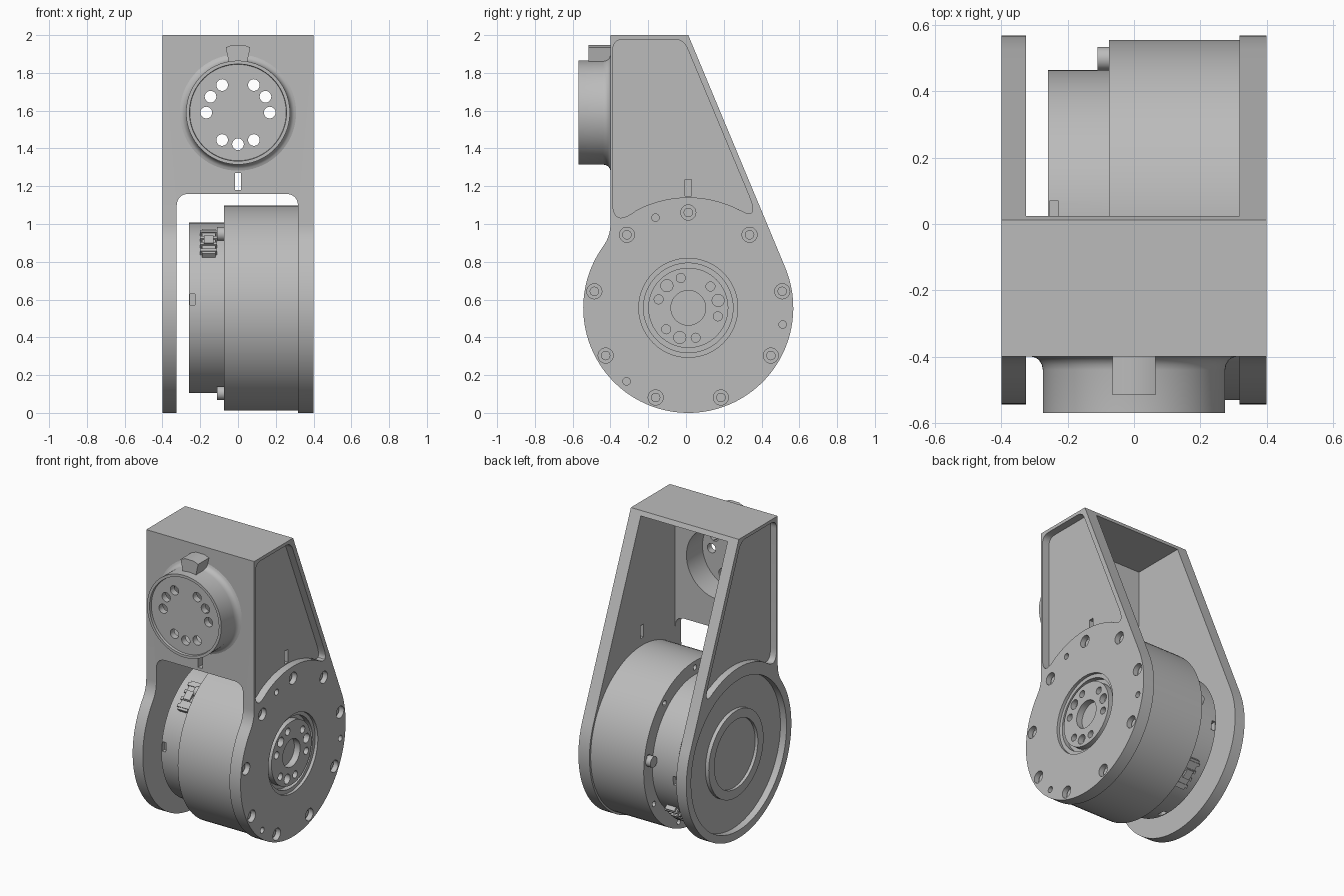
import bpy, bmesh, math
from mathutils import Vector, Matrix

if "Cube" in bpy.data.objects:
    bpy.data.objects.remove(bpy.data.objects["Cube"])

CY, CZ, R = 0.012, 0.556, 0.556      # axis of the drive and plate radius
grey = bpy.data.materials.new("light_grey")
grey.diffuse_color = (0.5, 0.5, 0.5, 1)
grey.use_nodes = True
grey.node_tree.nodes["Principled BSDF"].inputs["Base Color"].default_value = grey.diffuse_color


def finish(name, bm):
    bmesh.ops.recalc_face_normals(bm, faces=bm.faces)
    me = bpy.data.meshes.new(name)
    bm.to_mesh(me)
    bm.free()
    ob = bpy.data.objects.new(name, me)
    bpy.context.collection.objects.link(ob)
    me.materials.append(grey)
    return ob


def prism(name, pts, axis, a, b):
    """Extrude a 2D outline along x (points y,z) or y (points x,z)."""
    bm = bmesh.new()
    to3 = (lambda p, t: (t, p[0], p[1])) if axis == 'x' else (lambda p, t: (p[0], t, p[1]))
    lo = [bm.verts.new(to3(p, a)) for p in pts]
    hi = [bm.verts.new(to3(p, b)) for p in pts]
    bm.faces.new(lo)
    bm.faces.new(hi)
    for i in range(len(pts)):
        j = (i + 1) % len(pts)
        bm.faces.new((lo[i], lo[j], hi[j], hi[i]))
    return finish(name, bm)


def arc(cx, cy, r, a0, a1, n):
    return [(cx + r * math.cos(math.radians(a0 + (a1 - a0) * i / n)),
             cy + r * math.sin(math.radians(a0 + (a1 - a0) * i / n))) for i in range(n + 1)]


def cyl(name, c, r, axis, a, b, n=32):
    return prism(name, arc(c[0], c[1], r, 0, 360, n)[:-1], axis, a, b)


def box(name, x0, x1, y0, y1, z0, z1):
    return prism(name, [(y0, z0), (y1, z0), (y1, z1), (y0, z1)], 'x', x0, x1)


def rounded(pts, n=8):
    """Round each corner (u, v, radius) of an outline."""
    out = []
    for i, (u, v, r) in enumerate(pts):
        p = Vector((u, v))
        if r == 0:
            out.append(tuple(p))
            continue
        q0, q1 = Vector(pts[i - 1][:2]), Vector(pts[(i + 1) % len(pts)][:2])
        s, e = p + (q0 - p).normalized() * r, p + (q1 - p).normalized() * r
        for k in range(n + 1):
            t = k / n
            out.append(tuple(s * (1 - t) ** 2 + p * 2 * t * (1 - t) + e * t * t))
    return out


def cut(ob, *cutters):
    for c in cutters:
        c.hide_render = True
        m = ob.modifiers.new("cut", 'BOOLEAN')
        m.operation, m.solver, m.object = 'DIFFERENCE', 'EXACT', c
        bpy.context.view_layer.objects.active = ob
        bpy.ops.object.modifier_apply(modifier=m.name)
        bpy.data.objects.remove(c, do_unlink=True)


def polar(r, deg, c=(CY, CZ)):
    return (c[0] + r * math.cos(math.radians(deg)), c[1] + r * math.sin(math.radians(deg)))


# Housing: side outline extruded across x, then hollowed
tan_a = 90 - math.degrees(math.acos(R / (2 - CZ)))
F = 0.2                                               # concave blend at the front
fy = -0.4 - F
fz = CZ + math.sqrt((R + F) ** 2 - (fy - CY) ** 2)
blend = math.degrees(math.atan2(fz - CZ, fy - CY))
outline = [(-0.4, 2), (0.012, 2)]
outline += arc(CY, CZ, R, tan_a, blend - 360, 80)
outline += arc(fy, fz, F, blend - 180, 0, 8)
housing = prism("housing", outline, 'x', -0.4, 0.4)
cut(housing,
    box("inside", -0.325, 0.318, -0.34, 1, -0.5, 1.97),
    prism("front_window", rounded([(-0.325, -0.5, 0), (0.318, -0.5, 0),
                                   (0.318, 1.16, 0.07), (-0.325, 1.16, 0.07)]), 'y', -1, -0.3))

# Recessed side panels above the round part of each plate
panel = [(-0.388, 1.978, 0.06), (-0.013, 1.978, 0.05), (0.396, 1.0, 0.16)]
panel += [(u, v, 0) for u, v in arc(CY, CZ, 0.585, 62, 118, 14)]
panel += [(-0.388, 0.985, 0.13)]
for a, b in ((0.35, 0.5), (-0.5, -0.355)):
    cut(housing, prism("panel_recess", rounded(panel), 'x', a, b))
cut(housing,
    box("side_slot", 0.25, 0.5, -0.005, 0.03, 1.148, 1.235),
    box("front_slot", -0.017, 0.017, -0.5, -0.3, 1.18, 1.27),
    cyl("boss_opening", (0, 1.59), 0.235, 'y', -0.5, -0.3, 64),
    # round dish in the left plate, stepped seat in the right plate
    cyl("left_dish", (CY, CZ), 0.505, 'x', -0.5, -0.355, 80),
    cyl("seat_outer", (CY, CZ), 0.262, 'x', 0.38, 0.5, 64),
    cyl("seat_inner", (CY, CZ), 0.237, 'x', 0.345, 0.5, 64))

# Nine counterbored bolt holes and three pin holes in the right plate
for k in range(9):
    c = polar(0.505, 90 + 40 * k)
    cut(housing, cyl("bore", c, 0.04, 'x', 0.365, 0.5, 24))
for d in (110, 350, 230):
    cut(housing, cyl("pin", polar(0.508, d), 0.02, 'x', 0.35, 0.5, 16))
for k in range(9):
    c = polar(0.505, 90 + 40 * k)
    head = cyl("bolt_head_%d" % k, c, 0.025, 'x', 0.35, 0.375, 16)

# Ring in the left dish
ring = cyl("left_ring", (CY, CZ), 0.29, 'x', -0.38, -0.35, 64)
cut(ring, cyl("ring_hole", (CY, CZ), 0.23, 'x', -0.5, -0.36, 64))

# Output hub on the right with its bolt circle and centre bore
hub = cyl("output_hub", (CY, CZ), 0.212, 'x', 0.33, 0.388, 64)
cut(hub, cyl("hub_bore", (CY, CZ), 0.092, 'x', 0.345, 0.5, 40))
for base in (14, 134, 254):
    for d, r in ((-30, 0.024), (0, 0.032), (30, 0.024)):
        cut(hub, cyl("hub_hole", polar(0.163, base + d), r, 'x', 0.35, 0.5, 20))

# Front mounting boss: turned profile (radius, y), hollow behind
prof = [(0, -0.553), (0.255, -0.553), (0.257, -0.57), (0.275, -0.57), (0.275, -0.44),
        (0.278, -0.424), (0.287, -0.41), (0.297, -0.403), (0.315, -0.398),
        (0.235, -0.395), (0.235, -0.51), (0, -0.51)]
bm = bmesh.new()
N = 72
rows = []
for r, y in prof:
    if r == 0:
        rows.append([bm.verts.new((0, y, 1.59))] * N)
    else:
        rows.append([bm.verts.new((u, y, v)) for u, v in arc(0, 1.59, r, 0, 360, N)[:-1]])
for lo, hi in zip(rows, rows[1:]):
    for i in range(N):
        j = (i + 1) % N
        quad = list(dict.fromkeys((lo[i], lo[j], hi[j], hi[i])))
        bm.faces.new(quad)
boss = finish("front_boss", bm)
for base in (30, 150, 270):
    for d in (-30, 0, 30):
        cut(boss, cyl("boss_hole", polar(0.168, base + d, (0, 1.59)), 0.031, 'y', -0.7, -0.45, 20))
prism("index_tab", [(-0.045, 1.84), (0.045, 1.84), (0.065, 1.935), (0.03, 1.948),
                    (-0.03, 1.948), (-0.065, 1.935)], 'y', -0.515, -0.39)

# Motor: large drum and smaller rear drum
drum = cyl("motor_drum", (CY, CZ), 0.543, 'x', -0.075, 0.325, 96)
for k in range(9):
    cut(drum, cyl("drum_hole", polar(0.5, 90 + 40 * k), 0.018, 'x', -0.2, -0.04, 12))
rear = cyl("motor_rear", (CY, CZ), 0.452, 'x', -0.26, -0.07, 96)
for y, z in ((0.04, 1.0), (-0.44, 0.6), (-0.02, 0.11), (0.46, 0.51)):
    cut(rear, box("notch", -0.255, -0.228, y - 0.03, y + 0.03, z - 0.03, z + 0.03))
for k, d in enumerate((7, 127, 247)):
    cyl("motor_screw_%d" % k, polar(0.49, d), 0.036, 'x', -0.11, -0.07, 20)

# Cable connectors on opposite sides of the rear drum
for side, d in enumerate((131, 311)):
    turn = (Matrix.Translation((0, CY, CZ)) @ Matrix.Rotation(math.radians(d), 4, 'X'))
    parts = [box("connector_%d" % side, -0.19, -0.12, 0.42, 0.468, -0.1, 0.1),
             box("connector_plug_%d" % side, -0.18, -0.13, 0.42, 0.482, -0.03, 0.03)]
    for k in range(4):
        t = -0.085 + 0.05 * k
        parts.append(box("connector_pin_%d_%d" % (side, k), -0.2, -0.11, 0.42, 0.474, t, t + 0.02))
    for p in parts:
        p.data.transform(turn)

# Smooth the round surfaces, keep edges crisp
bpy.ops.object.select_all(action='DESELECT')
for ob in bpy.context.scene.objects:
    ob.select_set(True)
bpy.context.view_layer.objects.active = housing
bpy.ops.object.shade_smooth_by_angle(angle=math.radians(30))
